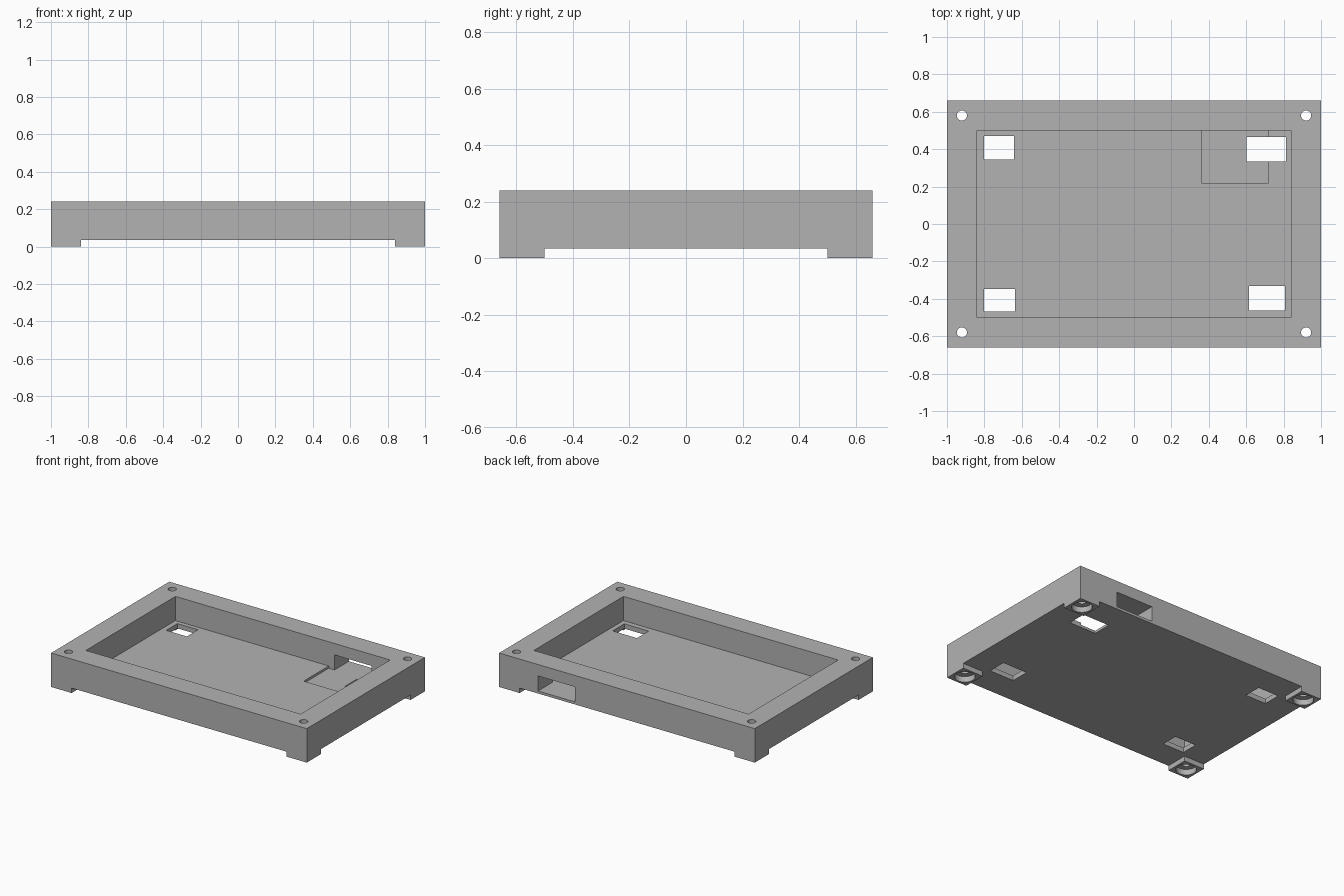
import bpy
import math

default = bpy.data.objects.get("Cube")
if default:
    bpy.data.objects.remove(default, do_unlink=True)

# Single grey plastic
grey = bpy.data.materials.new("grey_plastic")
grey.use_nodes = True
COLOUR = (0.45, 0.45, 0.45, 1)
grey.diffuse_color = COLOUR
grey.node_tree.nodes["Principled BSDF"].inputs["Base Color"].default_value = COLOUR

HALF_X, HALF_Y, TOP = 1.0, 0.66, 0.24
IN_X, IN_Y = 0.84, 0.5          # pocket and foot boundary
UNDER, FLOOR, RECESS = 0.035, 0.069, 0.053


def box(name, x, y, z):
    """Box between (low, high) pairs along each axis."""
    bpy.ops.mesh.primitive_cube_add(size=1, location=[sum(p) / 2 for p in (x, y, z)])
    ob = bpy.context.object
    ob.name = name
    ob.scale = [p[1] - p[0] for p in (x, y, z)]
    bpy.ops.object.transform_apply(location=True, rotation=False, scale=True)
    return ob


def rod(name, x, y, radius, z):
    bpy.ops.mesh.primitive_cylinder_add(vertices=32, radius=radius, depth=z[1] - z[0],
                                        location=(x, y, sum(z) / 2))
    ob = bpy.context.object
    ob.name = name
    return ob


def cut(target, cutter):
    """Subtract the cutter from the target, then discard it."""
    cutter.hide_render = True
    mod = target.modifiers.new("cut", 'BOOLEAN')
    mod.operation = 'DIFFERENCE'
    mod.solver = 'EXACT'
    mod.object = cutter
    bpy.context.view_layer.objects.active = target
    bpy.ops.object.modifier_apply(modifier=mod.name)
    bpy.data.objects.remove(cutter, do_unlink=True)


# Tray body
tray = box("tray", (-HALF_X, HALF_X), (-HALF_Y, HALF_Y), (0, TOP))
tray.data.materials.clear()
tray.data.materials.append(grey)

# Underside clearance, leaving four corner feet
cut(tray, box("clearance_long", (-IN_X, IN_X), (-1, 1), (-0.1, UNDER)))
cut(tray, box("clearance_wide", (-2, 2), (-IN_Y, IN_Y), (-0.1, UNDER)))

# Pocket, shallow recess in its floor, and port through the back wall
cut(tray, box("pocket", (-IN_X, IN_X), (-IN_Y, IN_Y), (FLOOR, 0.4)))
cut(tray, box("recess", (0.36, 0.72), (0.22, IN_Y), (RECESS, 0.12)))
cut(tray, box("port", (0.405, 0.695), (0.45, 0.8), (RECESS, 0.159)))

# Floor openings
for x, y in (((-0.803, -0.642), (0.345, 0.47)),
             ((-0.803, -0.636), (-0.468, -0.348)),
             ((0.602, 0.812), (0.333, 0.466)),
             ((0.616, 0.807), (-0.463, -0.332))):
    cut(tray, box("opening", x, y, (-0.1, 0.2)))

# Screw holes with counterbores under the feet
for sx in (-1, 1):
    for sy in (-1, 1):
        cut(tray, rod("screw_hole", sx * 0.92, sy * 0.58, 0.027, (-0.1, 0.4)))
        cut(tray, rod("counterbore", sx * 0.92, sy * 0.58, 0.066, (-0.1, 0.04)))

bpy.ops.object.select_all(action='DESELECT')
tray.select_set(True)
bpy.context.view_layer.objects.active = tray
bpy.ops.object.shade_smooth_by_angle(angle=math.radians(30))
